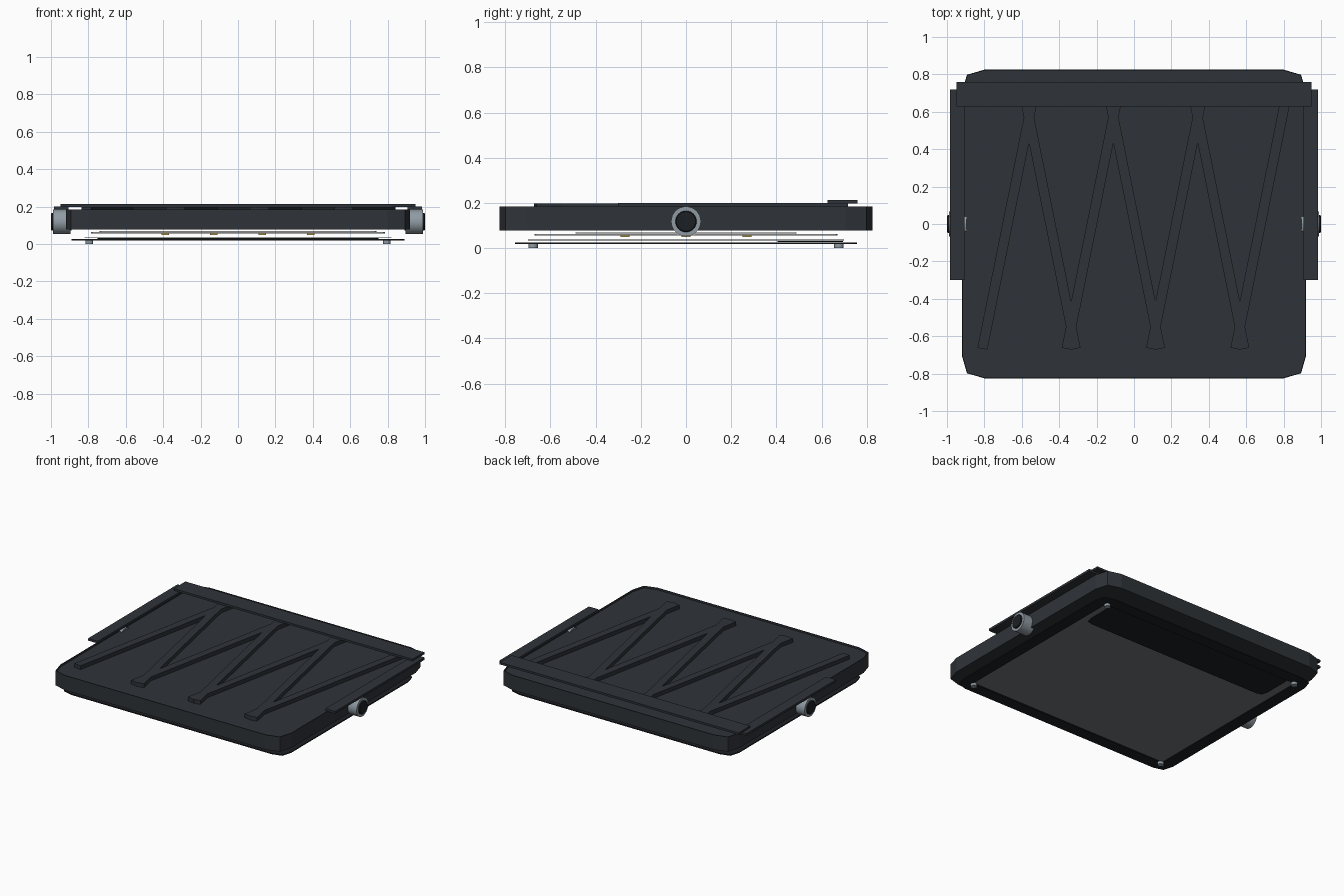
import bpy, bmesh, math
from mathutils import Matrix

if "Cube" in bpy.data.objects:
    bpy.data.objects.remove(bpy.data.objects["Cube"])


def material(name, rgb):
    m = bpy.data.materials.new(name)
    m.diffuse_color = (*rgb, 1)
    m.use_nodes = True
    m.node_tree.nodes["Principled BSDF"].inputs["Base Color"].default_value = m.diffuse_color
    return m


DARK = material("dark_shell", (0.028, 0.033, 0.04))
BLACK = material("black_trim", (0.012, 0.014, 0.017))
METAL = material("grey_metal", (0.28, 0.33, 0.37))
GLASS = material("grey_glass", (0.16, 0.18, 0.19))
BOARD = material("pale_board", (0.6, 0.62, 0.6))
AMBER = material("amber", (0.6, 0.45, 0.1))


def finish(bm, name, mat, smooth=False):
    bmesh.ops.recalc_face_normals(bm, faces=bm.faces[:])
    me = bpy.data.meshes.new(name)
    bm.to_mesh(me)
    bm.free()
    ob = bpy.data.objects.new(name, me)
    bpy.context.collection.objects.link(ob)
    me.materials.append(mat)
    if smooth:
        bpy.context.view_layer.objects.active = ob
        ob.select_set(True)
        bpy.ops.object.shade_smooth_by_angle(angle=math.radians(35))
        ob.select_set(False)
    return ob


def prism(name, pts, z0, z1, mat, recess=None, hole=None):
    """Extruded outline; recess = (lip, depth) in the top, hole = border width."""
    bm = bmesh.new()
    lo = [bm.verts.new((x, y, z0)) for x, y in pts]
    hi = [bm.verts.new((x, y, z1)) for x, y in pts]
    n = len(pts)
    bottom, top = bm.faces.new(lo[::-1]), bm.faces.new(hi)
    for i in range(n):
        j = (i + 1) % n
        bm.faces.new((lo[i], lo[j], hi[j], hi[i]))
    bm.normal_update()
    if recess:
        bmesh.ops.inset_individual(bm, faces=[top], thickness=recess[0])
        wall = bmesh.ops.extrude_discrete_faces(bm, faces=[top])["faces"][0]
        bmesh.ops.translate(bm, verts=wall.verts[:], vec=(0, 0, -recess[1]))
    if hole:
        bmesh.ops.inset_individual(bm, faces=[bottom, top], thickness=hole)
        bmesh.ops.bridge_loops(bm, edges=list(bottom.edges) + list(top.edges))
        bmesh.ops.delete(bm, geom=[bottom, top], context='FACES_ONLY')
    return finish(bm, name, mat)


def box(name, x0, x1, y0, y1, z0, z1, mat):
    return prism(name, [(x0, y0), (x1, y0), (x1, y1), (x0, y1)], z0, z1, mat)


def octo(hx, hy, c, mid=0.3):
    """Rectangle with corners cut in two facets, c = (cut x, cut y)."""
    q = [(hx, hy - c[1]), (hx - c[0] * mid * 0.75, hy - c[1] * mid * 0.75), (hx - c[0], hy)]
    return (q + [(-x, y) for x, y in q[::-1]] + [(-x, -y) for x, y in q]
            + [(x, -y) for x, y in q[::-1]])


def shift(pts, dy):
    return [(x, y + dy) for x, y in pts]


def lathe_x(name, profile, side, z, mat, n=32):
    """Closed profile of (x, radius) turned about an axis along x."""
    bm = bmesh.new()
    rings = [[bm.verts.new((side * x, r * math.cos(2 * math.pi * i / n),
                            z + r * math.sin(2 * math.pi * i / n)))
              for i in range(n)] for x, r in profile]
    for a, b in zip(rings, rings[1:] + rings[:1]):
        for i in range(n):
            j = (i + 1) % n
            bm.faces.new((a[i], a[j], b[j], b[i]))
    return finish(bm, name, mat, True)


# main shell with a thin lip around its sunken top
prism("shell", octo(0.92, 0.825, (0.12, 0.12)), 0.077, 0.183, DARK, recess=(0.005, 0.013))

# crossing zigzag ribs on the top
for i in range(7):
    up = i % 2 == 0
    xv = -0.787 + 0.2255 * i            # x where this rib starts its run
    x0, x1 = (xv, xv + 0.2255)
    s = 0.2255 / 1.12 * (1 if up else -1)
    xm = (x0 + x1) / 2
    ya, yb = -0.667, 0.69
    w, t = 0.0265, 0.005 * (1 if up else -1)
    xa, xb = xm + s * (ya - 0.01), xm + s * (yb - 0.01)
    prism(f"rib_{i}", [(xa - w, ya + t), (xa + w, ya - t), (xb + w, yb - t), (xb - w, yb + t)],
          0.165, 0.198, DARK)

# cross strip at the back and the two side rails
box("back_strip", -0.95, 0.95, 0.627, 0.76, 0.198, 0.213, DARK)
for s in (-1, 1):
    box("side_rail", min(s * 0.905, s * 0.983), max(s * 0.905, s * 0.983), -0.30, 0.718,
        0.184, 0.2, DARK)

# pivot knobs: metal collar, dark hub and cap
for s in (-1, 1):
    lathe_x("knob_collar", [(0.895, 0.047), (0.895, 0.066), (0.99, 0.066), (0.99, 0.047)],
            s, 0.118, METAL)
    lathe_x("knob_cap", [(0.89, 0.001), (0.89, 0.047), (0.995, 0.047), (1.0, 0.043), (1.0, 0.001)],
            s, 0.118, BLACK)

# lamp board and its backing under the shell
prism("board_backing", octo(0.74, 0.49, (0.03, 0.03)), 0.064, 0.068, BOARD)
prism("lamp_board", octo(0.785, 0.67, (0.03, 0.03)), 0.055, 0.063, BOARD)
for i in range(4):
    for j in range(3):
        x, y = -0.39 + 0.26 * i, -0.27 + 0.27 * j
        box("lamp", x - 0.02, x + 0.02, y - 0.02, y + 0.02, 0.048, 0.055, AMBER)

# glass pane, dark flap and bottom frame
prism("glass_pane", octo(0.82, 0.70, (0.03, 0.03)), 0.034, 0.038, GLASS)
prism("dark_flap", shift(octo(0.75, 0.145, (0.05, 0.05)), 0.55), 0.027, 0.031, BLACK)
prism("bottom_frame", octo(0.89, 0.757, (0.09, 0.09)), 0.018, 0.025, BLACK, hole=0.085)

# small round feet
for sx in (-1, 1):
    for sy in (-1, 1):
        bm = bmesh.new()
        bmesh.ops.create_cone(bm, cap_ends=True, segments=16, radius1=0.021, radius2=0.021,
                              depth=0.02, matrix=Matrix.Translation((sx * 0.795, sy * 0.677, 0.01)))
        finish(bm, "foot", METAL, True)
